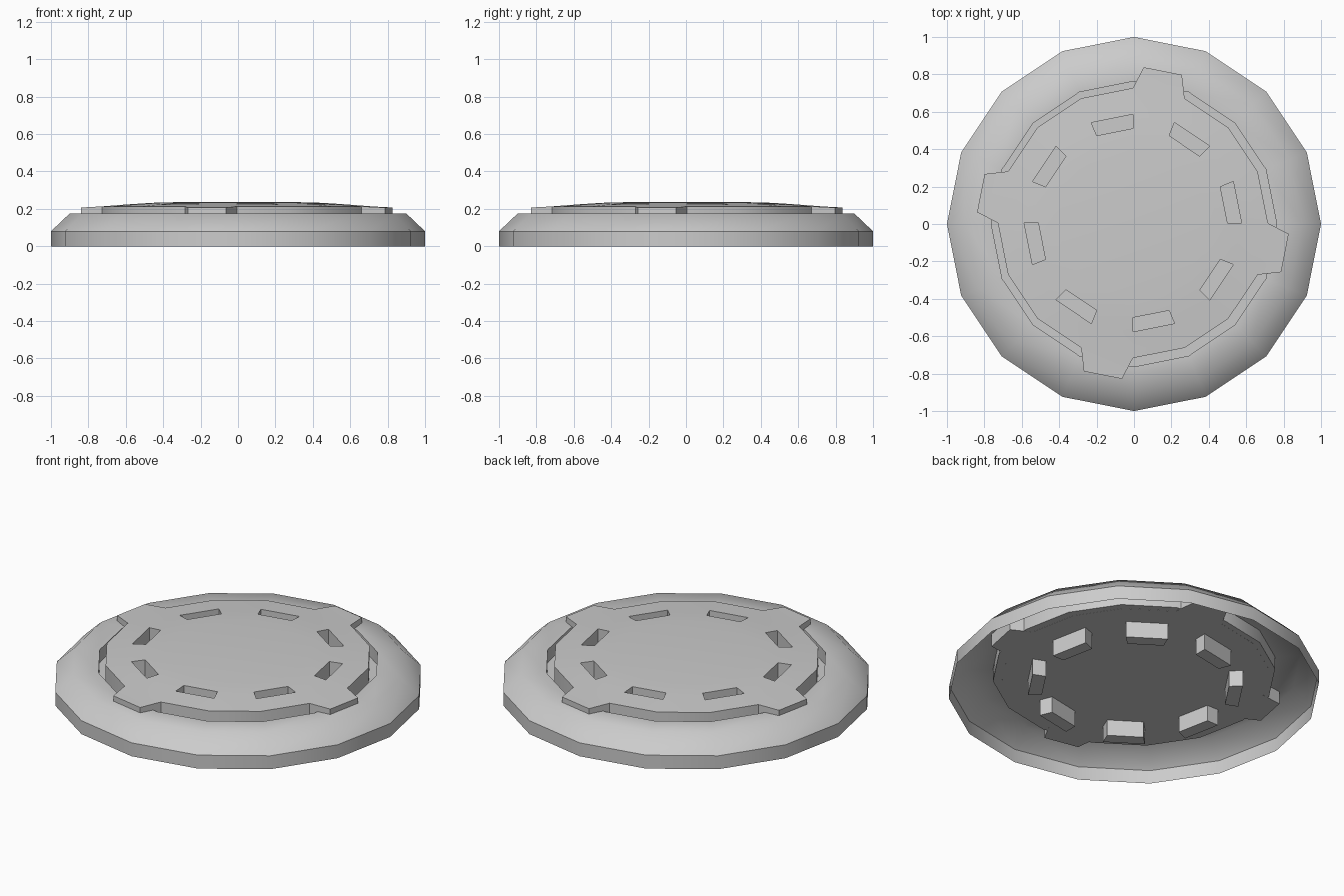
import bpy, bmesh, math
from mathutils import Vector

if "Cube" in bpy.data.objects:
    bpy.data.objects.remove(bpy.data.objects["Cube"])

N = 16
OFFSET = Vector((-0.006, 0.005, 0))  # raised plate sits slightly off centre


def polar(r, deg, z):
    a = math.radians(deg)
    return Vector((r * math.cos(a), r * math.sin(a), z))


def ring(bm, r, z, off=Vector()):
    return [bm.verts.new(polar(r, i * 360 / N, z) + off) for i in range(N)]


def bridge(bm, outer, inner):
    return [bm.faces.new((outer[i], outer[(i + 1) % N], inner[(i + 1) % N], inner[i]))
            for i in range(N)]


def finish(bm, name, angle):
    mesh = bpy.data.meshes.new(name)
    bm.to_mesh(mesh)
    bm.free()
    obj = bpy.data.objects.new(name, mesh)
    bpy.context.collection.objects.link(obj)
    bpy.ops.object.select_all(action='DESELECT')
    obj.select_set(True)
    bpy.context.view_layer.objects.active = obj
    bpy.ops.object.shade_smooth_by_angle(angle=math.radians(angle))
    return obj


# Outer shell: wall, chamfer, flat shoulder, groove wall and groove floor
bm = bmesh.new()
profile = [(1, 0), (1, 0.08), (0.9, 0.175), (0.763, 0.175), (0.763, 0.1), (0.71, 0.1)]
rings = [ring(bm, r, z) for r, z in profile]
for a, b in zip(rings, rings[1:]):
    bridge(bm, a, b)
finish(bm, "outer_shell", 45)

# Raised plate: shallow domed top
bm = bmesh.new()
dome = [(0.722, 0.213), (0.581, 0.224), (0.506, 0.229), (0.4, 0.235)]
rings = [ring(bm, r, z, OFFSET) for r, z in dome]
bands = [bridge(bm, a, b) for a, b in zip(rings, rings[1:])]
centre = bm.verts.new(Vector((0, 0, 0.237)) + OFFSET)
inner = rings[-1]
for i in range(N):
    bm.faces.new((inner[i], inner[(i + 1) % N], centre))

# Four locking tabs on the rim
rim = rings[0]
for i in range(3, N, 4):
    start = i * 360 / N
    v1 = bm.verts.new(polar(0.835, start + 4.2, 0.207) + OFFSET)
    v2 = bm.verts.new(polar(0.835, start + 18.5, 0.207) + OFFSET)
    bm.faces.new((rim[i], v1, v2, rim[(i + 1) % N]))

# Side walls and underside
border = [e for e in bm.edges if e.is_boundary]
ext = bmesh.ops.extrude_edge_only(bm, edges=border)["geom"]
for v in ext:
    if isinstance(v, bmesh.types.BMVert):
        v.co.z = 0.0995
bmesh.ops.holes_fill(bm, edges=[e for e in bm.edges if e.is_boundary], sides=0)

# Eight deep slots
for f in bands[1][::2]:
    geom = bmesh.ops.extrude_face_region(bm, geom=[f])["geom"]
    for v in geom:
        if isinstance(v, bmesh.types.BMVert):
            v.co.z = 0.004
    if f.is_valid:
        bmesh.ops.delete(bm, geom=[f], context='FACES_ONLY')
bmesh.ops.recalc_face_normals(bm, faces=bm.faces[:])
finish(bm, "raised_plate", 30)
